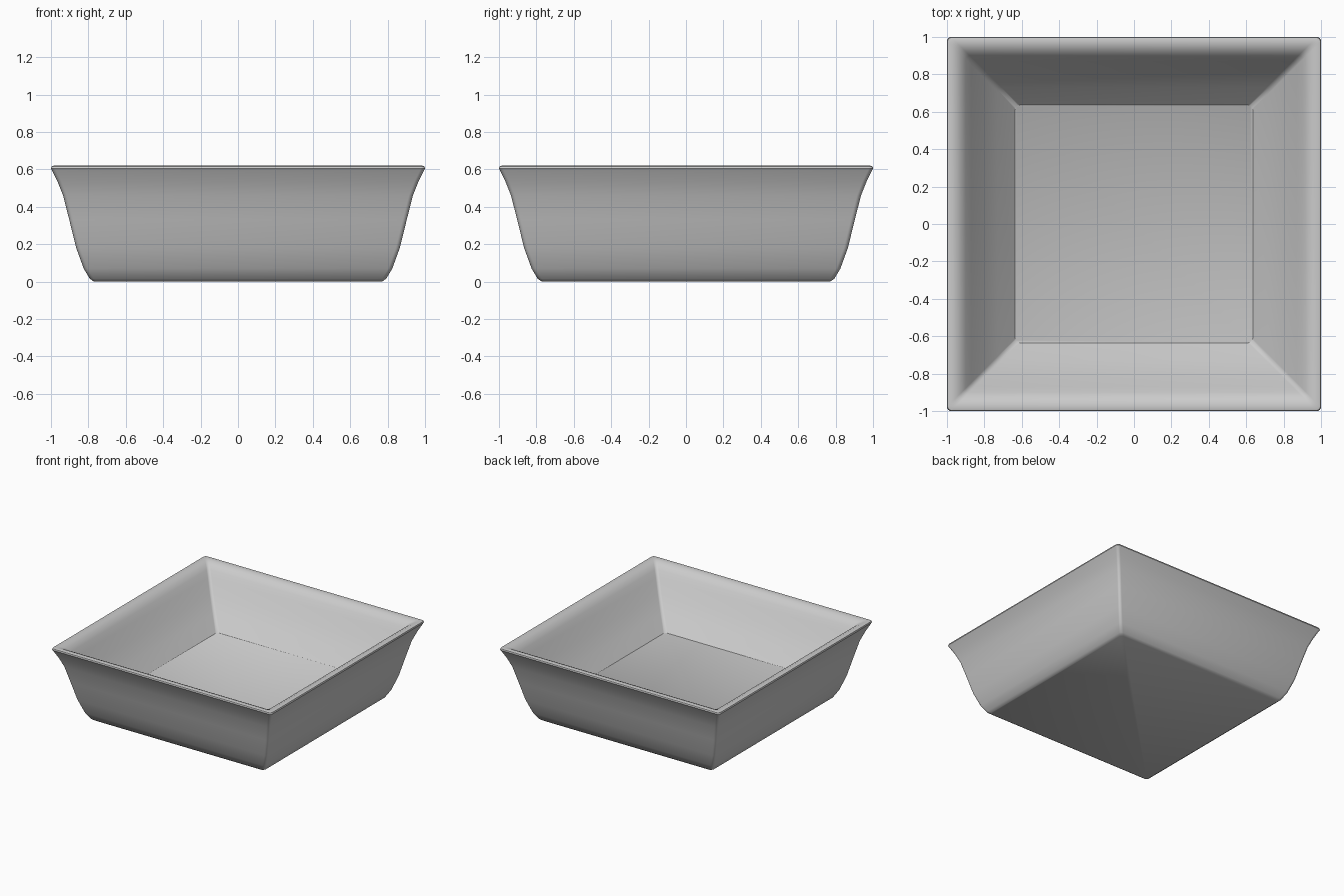
import bpy, bmesh, math

if "Cube" in bpy.data.objects:
    bpy.data.objects.remove(bpy.data.objects["Cube"])

# Wall section: (half width, height) from underside, over the rim, to the inner floor
PROFILE = [(0.77, 0.0), (0.792, 0.015), (0.825, 0.07), (0.865, 0.18), (0.902, 0.33),
           (0.935, 0.46), (0.965, 0.535), (0.993, 0.592), (1.0, 0.605), (0.997, 0.616),
           (0.985, 0.62), (0.955, 0.615), (0.925, 0.60), (0.90, 0.57), (0.87, 0.525),
           (0.81, 0.43), (0.73, 0.325), (0.635, 0.22)]
RADIUS, STEPS = 0.022, 4


def square_ring(bm, half, z):
    """Square loop with slightly rounded corners."""
    verts = []
    c = half - RADIUS
    for corner, (sx, sy) in enumerate([(1, 1), (-1, 1), (-1, -1), (1, -1)]):
        for i in range(STEPS + 1):
            a = math.pi / 2 * (corner + i / STEPS)
            verts.append(bm.verts.new((sx * c + RADIUS * math.cos(a),
                                       sy * c + RADIUS * math.sin(a), z)))
    return verts


# Square dish: loft the rings, cap the underside and the inner floor
bm = bmesh.new()
rings = [square_ring(bm, h, z) for h, z in PROFILE]
n = len(rings[0])
for low, high in zip(rings, rings[1:]):
    for i in range(n):
        j = (i + 1) % n
        bm.faces.new((low[i], low[j], high[j], high[i]))
bm.faces.new(rings[0][::-1])
bm.faces.new(rings[-1])
bmesh.ops.recalc_face_normals(bm, faces=bm.faces)

mesh = bpy.data.meshes.new("square_dish")
bm.to_mesh(mesh)
bm.free()
dish = bpy.data.objects.new("square_dish", mesh)
bpy.context.collection.objects.link(dish)
bpy.context.view_layer.objects.active = dish
dish.select_set(True)
bpy.ops.object.shade_smooth_by_angle(angle=math.radians(40))
